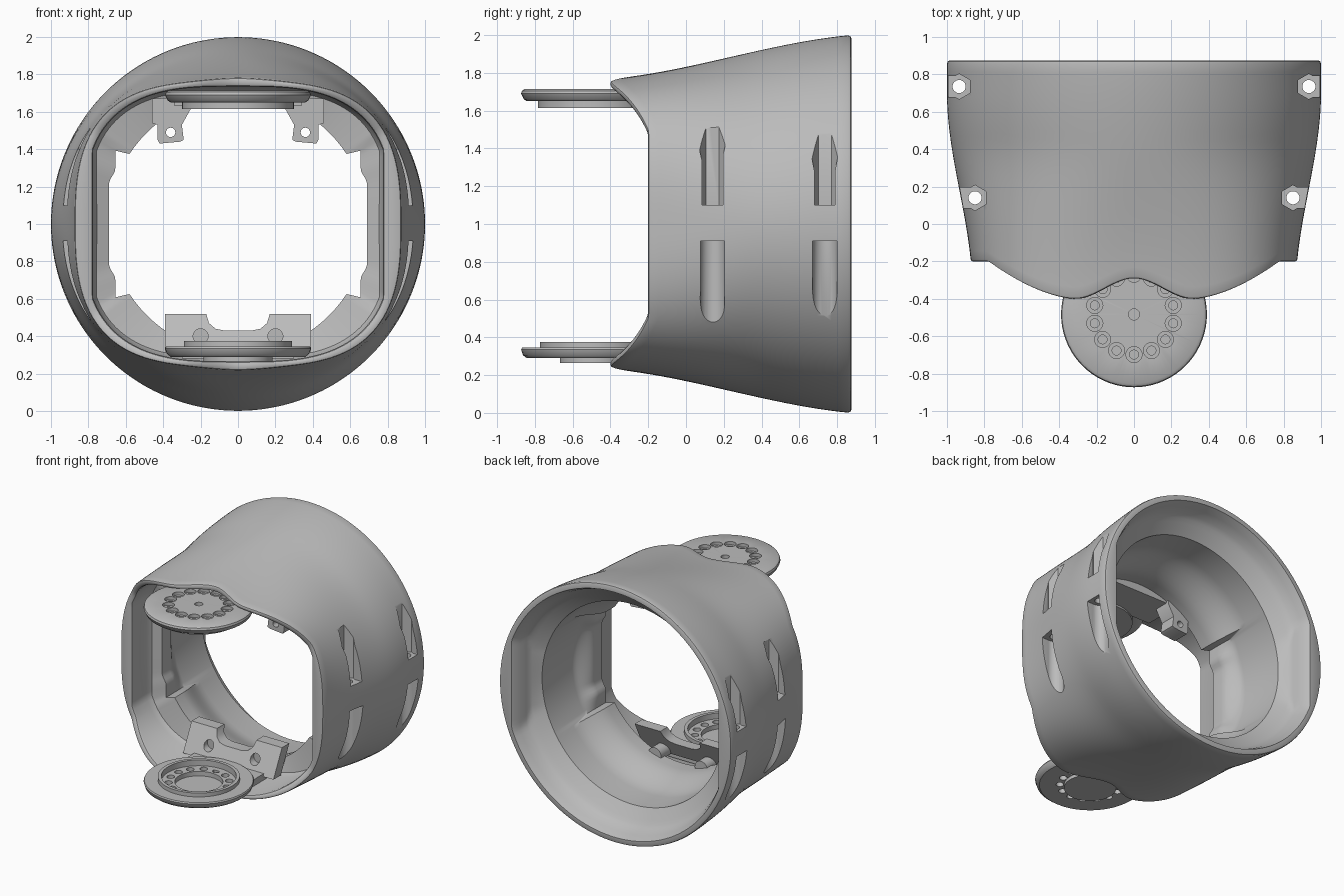
import bpy, bmesh, math
from mathutils import Matrix

if "Cube" in bpy.data.objects:
    bpy.data.objects.remove(bpy.data.objects["Cube"])

grey = bpy.data.materials.new("light_grey")
grey.use_nodes = True
grey.diffuse_color = (0.5, 0.5, 0.5, 1)
grey.node_tree.nodes["Principled BSDF"].inputs["Base Color"].default_value = grey.diffuse_color

N = 192
BACK = 0.875


def smooth(t):
    t = max(0, min(1, t))
    return t * t * (3 - 2 * t)


def to_object(name, bm):
    bmesh.ops.recalc_face_normals(bm, faces=bm.faces)
    mesh = bpy.data.meshes.new(name)
    bm.to_mesh(mesh)
    bm.free()
    mesh.materials.append(grey)
    ob = bpy.data.objects.new(name, mesh)
    bpy.context.collection.objects.link(ob)
    return ob


def select(ob):
    bpy.ops.object.select_all(action='DESELECT')
    ob.select_set(True)
    bpy.context.view_layer.objects.active = ob


def finish(ob, angle=35):
    select(ob)
    bpy.ops.object.shade_smooth_by_angle(angle=math.radians(angle))


def cut(ob, cutter):
    select(ob)
    mod = ob.modifiers.new("cut", 'BOOLEAN')
    mod.operation, mod.solver, mod.object = 'DIFFERENCE', 'EXACT', cutter
    bpy.ops.object.modifier_apply(modifier=mod.name)
    bpy.data.objects.remove(cutter)


def cylinders(name, spots, r, z0, z1, sides=32, axis='Z'):
    """Non-overlapping cylinders at (x, y); along Y, spots are (x, z)."""
    bm = bmesh.new()
    for x, y in spots:
        m = Matrix.Translation((x, y, (z0 + z1) / 2))
        if axis == 'Y':
            m = Matrix.Translation((x, (z0 + z1) / 2, y)) @ Matrix.Rotation(math.pi / 2, 4, 'X')
        bmesh.ops.create_cone(bm, cap_ends=True, segments=sides, radius1=r, radius2=r,
                              depth=z1 - z0, matrix=m)
    return to_object(name, bm)


def outward_slots(name, spots, width, z0, z1):
    """Boxes reaching from each spot out through the side of the shell."""
    bm = bmesh.new()
    for x, y in spots:
        m = Matrix.Translation((x + math.copysign(0.15, x), y, (z0 + z1) / 2))
        bmesh.ops.create_cube(bm, size=1, matrix=m @ Matrix.Diagonal((0.3, width, z1 - z0, 1)))
    return to_object(name, bm)


def extrude_y(name, outline, y0, y1, lean=0):
    """Prism from an (x, z) outline, leaning back with height."""
    bm = bmesh.new()
    low = min(z for x, z in outline)
    face = bm.faces.new([bm.verts.new((x, y0 + lean * (z - low), z)) for x, z in outline])
    new = bmesh.ops.extrude_face_region(bm, geom=[face])["geom"]
    bmesh.ops.translate(bm, vec=(0, y1 - y0, 0),
                        verts=[v for v in new if isinstance(v, bmesh.types.BMVert)])
    return to_object(name, bm)


def lathe(name, profile, y, segments=72):
    """Turned solid from (radius, z) points, starting and ending on the axis."""
    bm = bmesh.new()
    verts = [bm.verts.new((r, y, z)) for r, z in profile]
    edges = [bm.edges.new(p) for p in zip(verts, verts[1:])]
    bmesh.ops.spin(bm, geom=verts + edges, cent=(0, y, 0), axis=(0, 0, 1),
                   angle=math.tau, steps=segments)
    bmesh.ops.remove_doubles(bm, verts=bm.verts, dist=0.0005)
    return to_object(name, bm)


# Shell cross-sections, as radius by direction
def outer(c, s, y):
    t = (y + 0.4) / 1.27
    a = 0.865 + 0.135 * smooth((y + 0.35) / 1.05)
    b = 0.768 + 0.232 * (t + smooth(t)) / 2
    n = 2.95 - 0.95 * smooth((y + 0.4) / 0.85)
    return (abs(c / a) ** n + abs(s / b) ** n) ** (-1 / n)


def flat_sided(r, x, c):
    return min(r, x / max(abs(c), 0.001))


def inner_front(c, s):
    return flat_sided(outer(c, s, -0.3) - 0.045, 0.775, c)


def in_notch(c, s):
    return abs(c) > 0.01 and abs(s / c) * 0.655 < 0.4


def opening(c, s):
    if in_notch(c, s):
        return (0.655 + 0.035 * smooth((0.3 - abs(s / c) * 0.655) / 0.1)) / abs(c)
    return 0.69


def front_edge(c, s):
    x = abs(c) * outer(c, s, -0.3)
    if x < 0.32:
        return -0.29 - 0.11 * smooth(x / 0.32)
    return -0.4 + 0.2 * min(1, (x - 0.32) / 0.46) ** 1.7


def section(c, s):
    """One lengthwise closed profile of the shell as (y, radius)."""
    f = front_edge(c, s)
    pts = [(f, outer(c, s, f) - 0.01), (f + 0.003, outer(c, s, f) - 0.003)]
    for i in range(25):
        y = f + 0.012 + (BACK - 0.03 - f) * i / 24
        pts.append((y, outer(c, s, y)))
    pts += [(BACK - 0.005, 0.995), (BACK, 0.985)]
    # rear lip, then a flange sloping to the bore
    pts += [(BACK, flat_sided(0.955, 0.895, c)), (0.82, flat_sided(0.93, 0.855, c)),
            (0.76, flat_sided(0.91, 0.845, c)), (0.735, flat_sided(0.885, 0.835, c)),
            (0.715, flat_sided(0.86, 0.825, c)), (0.66, 0.78)]
    # bore, easing in to the front opening, steeper beside the notches
    hole = opening(c, s)
    start = 0.30 if in_notch(c, s) else 0.46
    for i in range(9):
        y = start + (0.14 - start) * i / 8
        pts.append((y, 0.775 + (hole - 0.775) * smooth(i / 8)))
    r = inner_front(c, s)
    pts += [(0.05, hole), (0.02, max(hole, r - 0.02)), (-0.02, r)]
    pts += [(f + 0.02, r), (f + 0.005, r + 0.005), (f, r + 0.015)]
    return pts


bm = bmesh.new()
rows = []
for i in range(N):
    a = math.tau * (i + 0.5) / N
    c, s = math.cos(a), math.sin(a)
    rows.append([bm.verts.new((r * c, y, 1 + r * s)) for y, r in section(c, s)])
for i in range(N):
    p, q = rows[i], rows[(i + 1) % N]
    for j in range(len(p)):
        k = (j + 1) % len(p)
        bm.faces.new((p[j], p[k], q[k], q[j]))
shell = to_object("shell", bm)

# Fastener pockets: hexagonal from above, round from below, joined by a bore
bolts = [(sx * x, y) for sx in (-1, 1) for x, y in ((0.85, 0.14), (0.935, 0.735))]
cut(shell, cylinders("nut_pockets", bolts, 0.068, 1.1, 1.9, 6))
cut(shell, outward_slots("nut_slots", bolts, 0.11, 1.1, 1.36))
cut(shell, cylinders("head_pockets", bolts, 0.065, 0.1, 0.91))
cut(shell, outward_slots("head_slots", bolts, 0.128, 0.62, 0.91))
cut(shell, cylinders("bolt_bores", bolts, 0.035, 0.88, 1.13, 24))
finish(shell, 32)

# Pivot discs
PY = -0.483
ring = [(0.215 * math.sin(math.tau * i / 14), PY - 0.215 * math.cos(math.tau * i / 14))
        for i in range(14)]
top_disc = lathe("top_disc", [(0, 1.615), (0.30, 1.615), (0.30, 1.65), (0.36, 1.65), (0.375, 1.66),
                              (0.39, 1.69), (0.385, 1.705), (0.37, 1.715), (0, 1.715)], PY)
cut(top_disc, cylinders("counterbores", ring, 0.043, 1.69, 1.8, 20))
cut(top_disc, cylinders("bores", ring, 0.024, 1.65, 1.8, 16))
cut(top_disc, cylinders("centre_bore", [(0, PY)], 0.03, 1.65, 1.8, 20))
finish(top_disc)

bottom_disc = lathe("bottom_disc", [(0, 0.265), (0.185, 0.265), (0.185, 0.29), (0.36, 0.29), (0.38, 0.305),
                                    (0.39, 0.335), (0.385, 0.345), (0.29, 0.345), (0.29, 0.375),
                                    (0.265, 0.375), (0.265, 0.33), (0.17, 0.33), (0.17, 0.295),
                                    (0, 0.295)], PY)
cut(bottom_disc, cylinders("bores", ring, 0.028, 0.2, 0.5, 16))
finish(bottom_disc)


def mirrored(half):
    return half + [(-x, z) for x, z in reversed(half)]


# Bottom bracket: leaning wall with raised wings, a foot under the disc and screw bosses
bracket = extrude_y("bottom_bracket", mirrored([(0.39, 0.31), (0.39, 0.52), (0.17, 0.52),
                                                (0.155, 0.47), (0.12, 0.44), (0.07, 0.43)]), -0.12, -0.03, 0.5)
cut(bracket, cylinders("screw_holes", [(-0.2, 0.40), (0.2, 0.40)], 0.04, -0.3, -0.035, 24, 'Y'))
finish(bracket)
extrude_y("bottom_foot", mirrored([(0.30, 0.28), (0.30, 0.33)]), -0.26, -0.04)
finish(cylinders("screw_bosses", [(-0.2, 0.34), (0.2, 0.34)], 0.055, -0.03, 0.1, 32, 'Y'))

# Top bracket: bridge, side blocks and drilled tabs
extrude_y("top_bridge", mirrored([(0.34, 1.63), (0.34, 1.69)]), -0.24, 0.06)
for side, name in ((1, "left"), (-1, "right")):
    block = extrude_y(name + "_top_block", [(side * x, z) for x, z in (
        (0.25, 1.68), (0.25, 1.62), (0.30, 1.53), (0.29, 1.45), (0.31, 1.44), (0.42, 1.43),
        (0.43, 1.45), (0.43, 1.53), (0.46, 1.54), (0.46, 1.67))], -0.05, 0.08)
    cut(block, cylinders("tab_hole", [(side * 0.36, 1.49)], 0.025, -0.4, 0.2, 20, 'Y'))
    finish(block)
